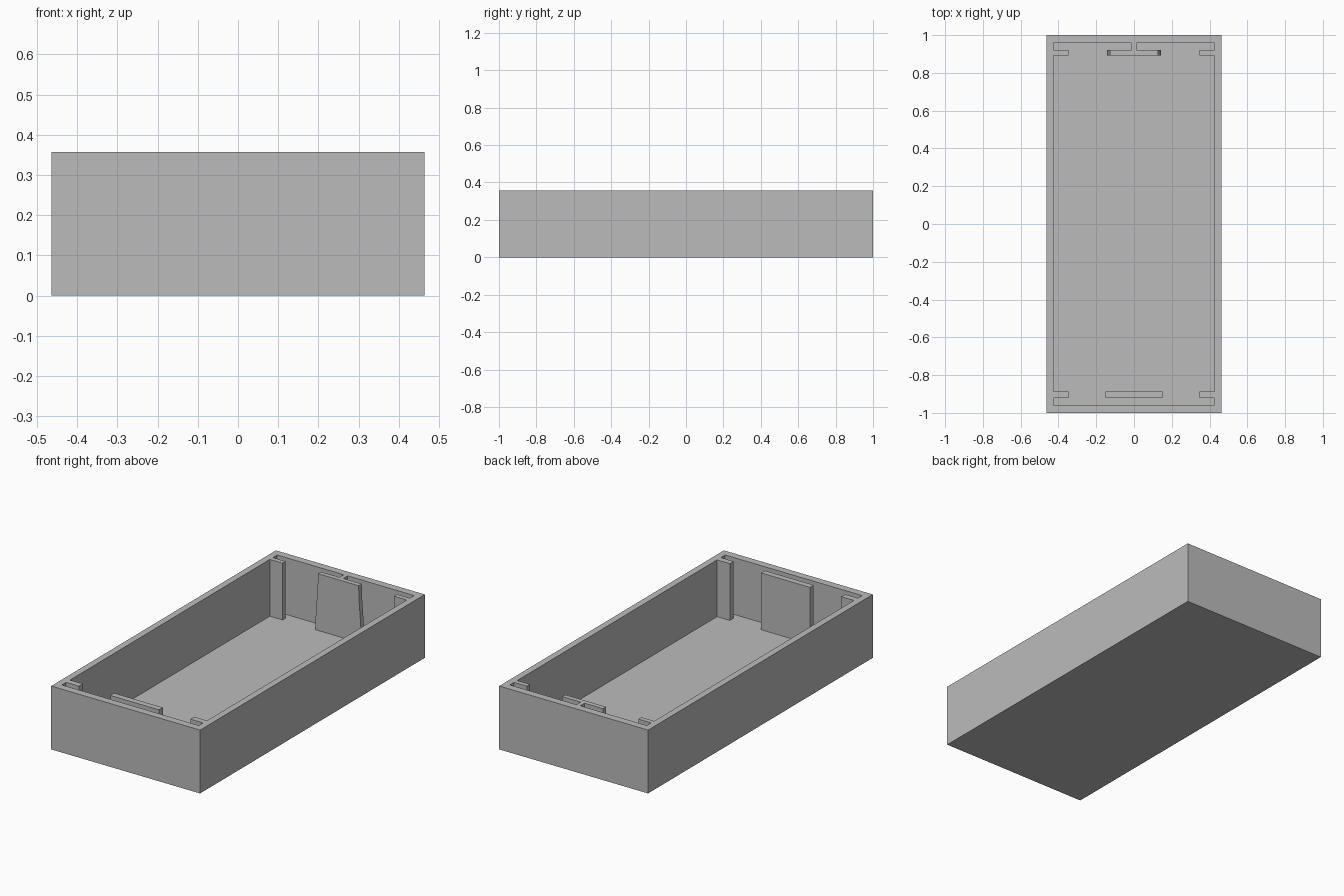
import bpy
import bmesh
import math

if "Cube" in bpy.data.objects:
    bpy.data.objects.remove(bpy.data.objects["Cube"], do_unlink=True)

HX, HY, HEIGHT = 0.464, 1.0, 0.357      # outer half sizes and height
IX, IY, FLOOR = 0.427, 0.958, 0.037     # cavity half sizes and floor level

grey = bpy.data.materials.new("plain grey")
grey.use_nodes = True
colour = (0.5, 0.5, 0.5, 1)
grey.diffuse_color = colour
grey.node_tree.nodes["Principled BSDF"].inputs["Base Color"].default_value = colour


def finish(name, bm):
    bmesh.ops.recalc_face_normals(bm, faces=bm.faces[:])
    mesh = bpy.data.meshes.new(name)
    bm.to_mesh(mesh)
    bm.free()
    mesh.materials.append(grey)
    obj = bpy.data.objects.new(name, mesh)
    bpy.context.collection.objects.link(obj)
    return obj


def box_mesh(x0, x1, y0, y1, z0, z1):
    bm = bmesh.new()
    bmesh.ops.create_cube(bm, size=1)
    for v in bm.verts:
        v.co.x = x1 if v.co.x > 0 else x0
        v.co.y = y1 if v.co.y > 0 else y0
        v.co.z = z1 if v.co.z > 0 else z0
    return bm


# Open tray: inset the top of a box and sink it to the floor
bm = box_mesh(-HX, HX, -HY, HY, 0, HEIGHT)
top = max(bm.faces, key=lambda f: f.calc_center_median().z)
bmesh.ops.inset_region(bm, faces=[top], thickness=0.03)
for v in top.verts:
    v.co.x = math.copysign(IX, v.co.x)
    v.co.y = math.copysign(IY, v.co.y)
sunk = bmesh.ops.extrude_discrete_faces(bm, faces=[top])["faces"][0]
for v in sunk.verts:
    v.co.z = FLOOR
finish("tray", bm)

# Corner ribs that form the end slots
for end, y0, y1 in (("front", -0.92, -0.886), ("back", 0.893, 0.92)):
    for side, s in (("left", 1), ("right", -1)):
        x0, x1 = sorted((s * 0.347, s * IX))
        finish(f"{end}_{side}_rib", box_mesh(x0, x1, y0, y1, FLOOR, HEIGHT))

# Front retaining plate
finish("front_plate", box_mesh(-0.152, 0.152, -0.92, -0.886, FLOOR, HEIGHT))

# Back retaining plate with gently flared ends
bm = bmesh.new()
steps = 12
edge = []
for i in range(steps + 1):
    t = i / steps
    half = 0.135 + 0.008 * math.cos(math.pi * t)
    edge.append((half, FLOOR + (HEIGHT - FLOOR) * t))
outline = edge + [(-x, z) for x, z in reversed(edge)]
face = bm.faces.new([bm.verts.new((x, 0.893, z)) for x, z in outline])
extruded = bmesh.ops.extrude_face_region(bm, geom=[face])["geom"]
for v in extruded:
    if isinstance(v, bmesh.types.BMVert):
        v.co.y = 0.92
finish("back_plate", bm)

# Web joining the back plate to the back wall
finish("back_web", box_mesh(-0.012, 0.012, 0.92, IY, FLOOR, HEIGHT))
